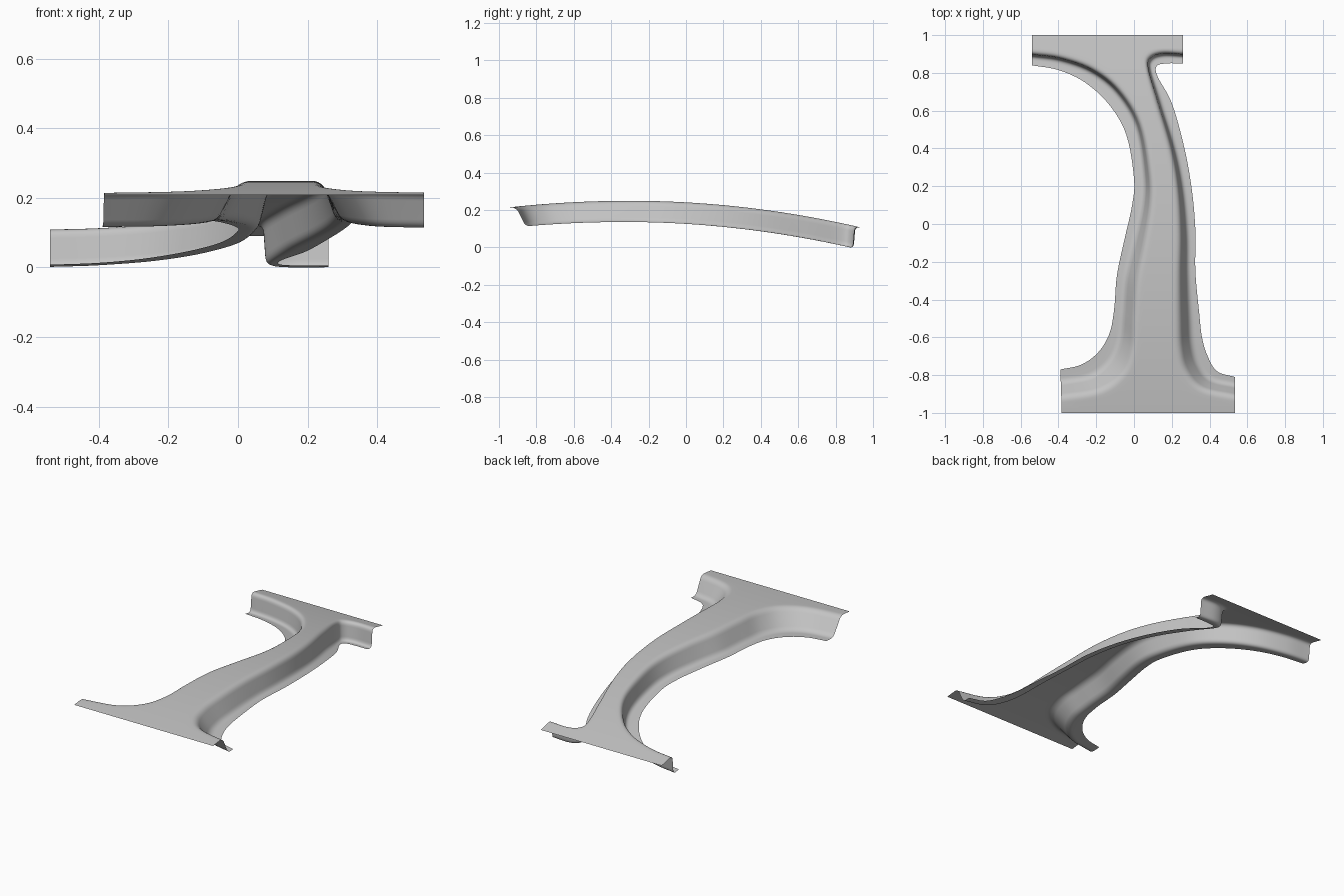
import bpy
import bmesh
from mathutils import Vector

cube = bpy.data.objects.get("Cube")
if cube:
    bpy.data.objects.remove(cube, do_unlink=True)

# Each side runs from back to front: flange edge (x, y), then top crease (x, y)
LEFT_EDGE = [
    (-.54, .84, -.54, .90), (-.40, .815, -.39, .88), (-.26, .75, -.22, .82),
    (-.13, .63, -.08, .71), (-.04, .47, .03, .53), (0, .24, .08, .28),
    (-.01, .1, .085, .1), (-.05, -.08, .05, -.12), (-.09, -.27, .015, -.3),
    (-.105, -.45, 0, -.5), (-.13, -.58, -.01, -.66), (-.19, -.68, -.06, -.79),
    (-.28, -.745, -.18, -.88), (-.39, -.77, -.385, -.915)]
RIGHT_EDGE = [
    (.26, .85, .26, .90), (.17, .85, .15, .905), (.12, .835, .085, .88),
    (.125, .78, .075, .82), (.20, .64, .125, .64), (.265, .41, .195, .40),
    (.305, .19, .232, .19), (.325, -.03, .245, -.05), (.325, -.25, .24, -.28),
    (.345, -.47, .24, -.5), (.36, -.6, .245, -.66), (.39, -.7, .275, -.78),
    (.44, -.78, .36, -.87), (.535, -.81, .535, -.91)]
STEPS = 6        # stations between control points
ACROSS = 10      # divisions across the top


def crown(y):
    """Height of the bowed top surface."""
    return .25 - (.0935 if y > -.3 else .084) * (y + .3) ** 2


def on_top(x, y, drop=0):
    return Vector((x, y, crown(y) - drop))


def smooth_path(points):
    """Catmull-Rom interpolation through the control points."""
    pts = [Vector(p) for p in points]
    pts = [pts[0] * 2 - pts[1]] + pts + [pts[-1] * 2 - pts[-2]]
    path = []
    for a, b, c, d in zip(pts, pts[1:], pts[2:], pts[3:]):
        for i in range(STEPS):
            t = i / STEPS
            path.append(.5 * (2 * b + (c - a) * t + (2 * a - 5 * b + 4 * c - d) * t * t
                              + (3 * b - a - 3 * c + d) * t ** 3))
    path.append(pts[-2])
    return path


def fillet(before, corner, after, radius, count=6):
    """Rounded bend at a corner of the section."""
    def toward(p):
        v = p - corner
        return corner + v * min(radius / v.length, .5)
    a, b = toward(before), toward(after)
    return [a * (1 - t) ** 2 + corner * 2 * t * (1 - t) + b * t * t
            for t in (i / count for i in range(count + 1))]


def side_section(station):
    """Flange, wall and rounded shoulder, from the outside inward."""
    ox, oy, tx, ty = station
    edge, crease = Vector((ox, oy)), Vector((tx, ty))
    blend = min(max((.6 - ty) / .9, 0), 1)
    foot = crease.lerp(edge, .18 + .34 * blend)
    inner = crease + (crease - edge).normalized() * .06
    drop = .115 + .005 * ty
    flange = on_top(ox, oy, drop)
    bottom = on_top(foot.x, foot.y, drop)
    top = on_top(tx, ty)
    shoulder = on_top(inner.x, inner.y)
    return ([flange] + fillet(flange, bottom, top, .028)
            + fillet(bottom, top, shoulder, .03))


# Sheet sections across the whole pillar
rows = []
for left, right in zip(smooth_path(LEFT_EDGE), smooth_path(RIGHT_EDGE)):
    ls, rs = side_section(left), side_section(right)
    middle = []
    for i in range(1, ACROSS):
        p = ls[-1].lerp(rs[-1], i / ACROSS)
        middle.append(on_top(p.x, p.y))
    rows.append(ls + middle + rs[::-1])
side_count = len(ls)

bm = bmesh.new()
grid = [[bm.verts.new(p) for p in row] for row in rows]


def stitch(a, b):
    for i in range(len(a) - 1):
        bm.faces.new((a[i], b[i], b[i + 1], a[i + 1]))


for a, b in zip(grid, grid[1:]):
    stitch(a, b)

# Flat end tabs at the back and front
for row, end_y in ((grid[0], 1), (grid[-1], -1)):
    previous = row[side_count - 1:len(row) - side_count + 1]
    start = [v.co.copy() for v in previous]
    for t in (.5, 1):
        current = [bm.verts.new(on_top(p.x, p.y + (end_y - p.y) * t)) for p in start]
        if end_y > 0:
            stitch(current, previous)
        else:
            stitch(previous, current)
        previous = current

# Rest the sheet on the ground with its outside facing up
bm.normal_update()
if sum(f.normal.z * f.calc_area() for f in bm.faces) < 0:
    bmesh.ops.reverse_faces(bm, faces=bm.faces[:])
low = min(v.co.z for v in bm.verts)
bmesh.ops.translate(bm, verts=bm.verts[:], vec=(0, 0, -low))

mesh = bpy.data.meshes.new("pillar_panel")
bm.to_mesh(mesh)
bm.free()
panel = bpy.data.objects.new("pillar_panel", mesh)
bpy.context.collection.objects.link(panel)

# Plain grey sheet metal
grey = bpy.data.materials.new("light_grey")
grey.use_nodes = True
colour = (.55, .55, .55, 1)
grey.diffuse_color = colour
grey.node_tree.nodes["Principled BSDF"].inputs["Base Color"].default_value = colour
mesh.materials.append(grey)

bpy.ops.object.select_all(action='DESELECT')
panel.select_set(True)
bpy.context.view_layer.objects.active = panel
bpy.ops.object.shade_smooth_by_angle()
